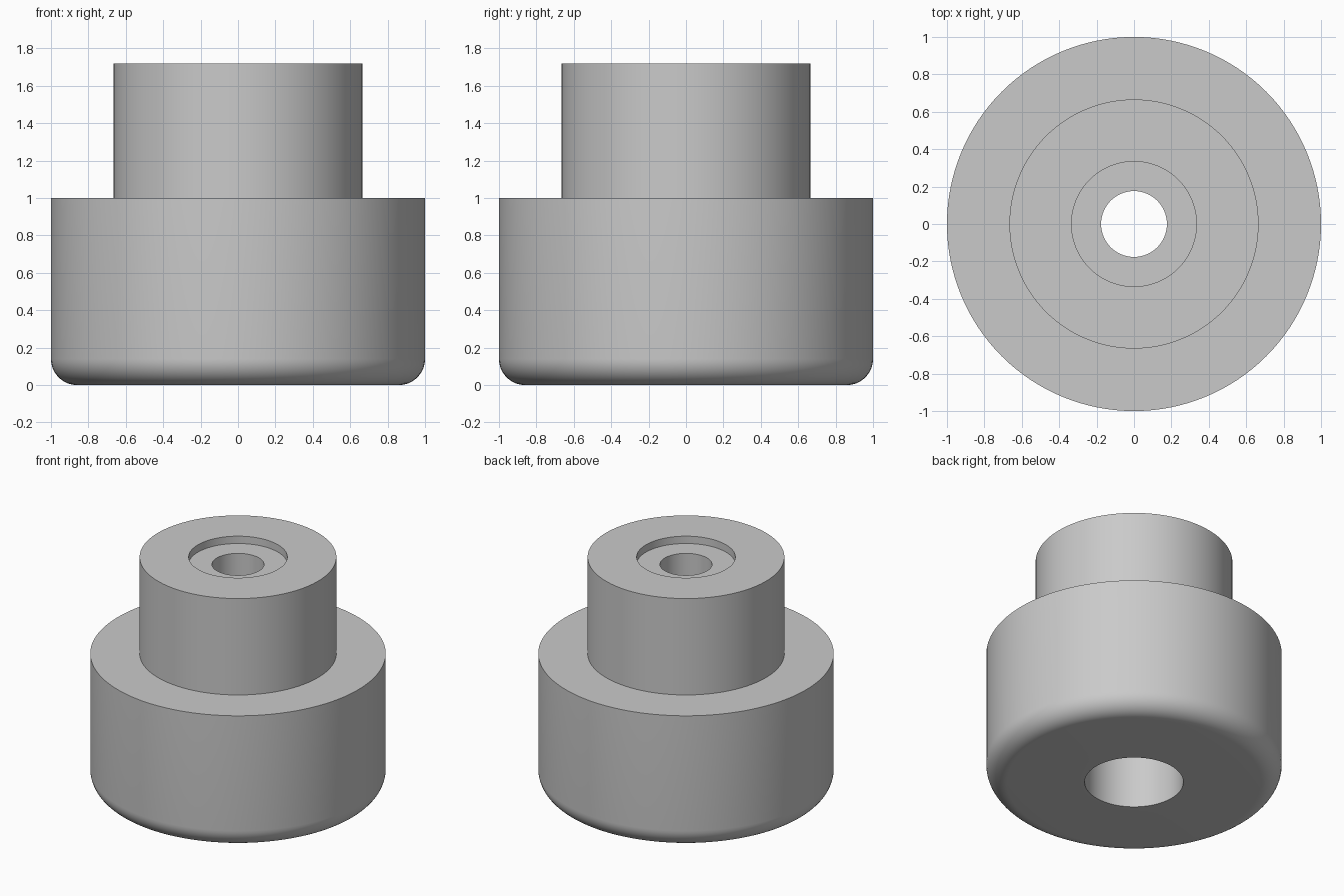
import bpy, bmesh, math

cube = bpy.data.objects.get("Cube")
if cube:
    bpy.data.objects.remove(cube, do_unlink=True)

SEGMENTS = 128
BASE_R, NECK_R, BORE_R, HOLE_R = 1.0, 0.666, 0.334, 0.176
SHOULDER_Z, TOP_Z, RECESS_Z, BORE_Z = 1.0, 1.72, 1.665, 1.0
FILLET = 0.14

grey = bpy.data.materials.new("plain_grey")
grey.use_nodes = True
colour = (0.59, 0.59, 0.59, 1)
grey.diffuse_color = colour
grey.node_tree.nodes["Principled BSDF"].inputs["Base Color"].default_value = colour


def lathe(name, profile):
    """Revolve a closed (radius, height) profile around the z axis."""
    bm = bmesh.new()
    verts = [bm.verts.new((r, 0, z)) for r, z in profile]
    edges = [bm.edges.new((a, b)) for a, b in zip(verts, verts[1:] + verts[:1])]
    bmesh.ops.spin(bm, geom=verts + edges, axis=(0, 0, 1), cent=(0, 0, 0),
                   angle=math.tau, steps=SEGMENTS)
    bmesh.ops.remove_doubles(bm, verts=bm.verts, dist=0.0001)
    bmesh.ops.recalc_face_normals(bm, faces=bm.faces)
    mesh = bpy.data.meshes.new(name)
    bm.to_mesh(mesh)
    bm.free()
    mesh.materials.append(grey)
    obj = bpy.data.objects.new(name, mesh)
    bpy.context.collection.objects.link(obj)
    bpy.ops.object.select_all(action='DESELECT')
    obj.select_set(True)
    bpy.context.view_layer.objects.active = obj
    bpy.ops.object.shade_smooth_by_angle(angle=math.radians(30))
    return obj


# Rounded lower rim
rim = []
for i in range(13):
    a = math.radians(90) * i / 12
    rim.append((BASE_R - FILLET + FILLET * math.sin(a), FILLET - FILLET * math.cos(a)))

# Stepped bushing: outer wall, shallow top recess, narrow hole, wide lower bore
lathe("stepped_bushing", rim + [
    (BASE_R, SHOULDER_Z), (NECK_R, SHOULDER_Z), (NECK_R, TOP_Z),
    (BORE_R, TOP_Z), (BORE_R, RECESS_Z), (HOLE_R, RECESS_Z),
    (HOLE_R, BORE_Z), (BORE_R, BORE_Z), (BORE_R, 0),
])
